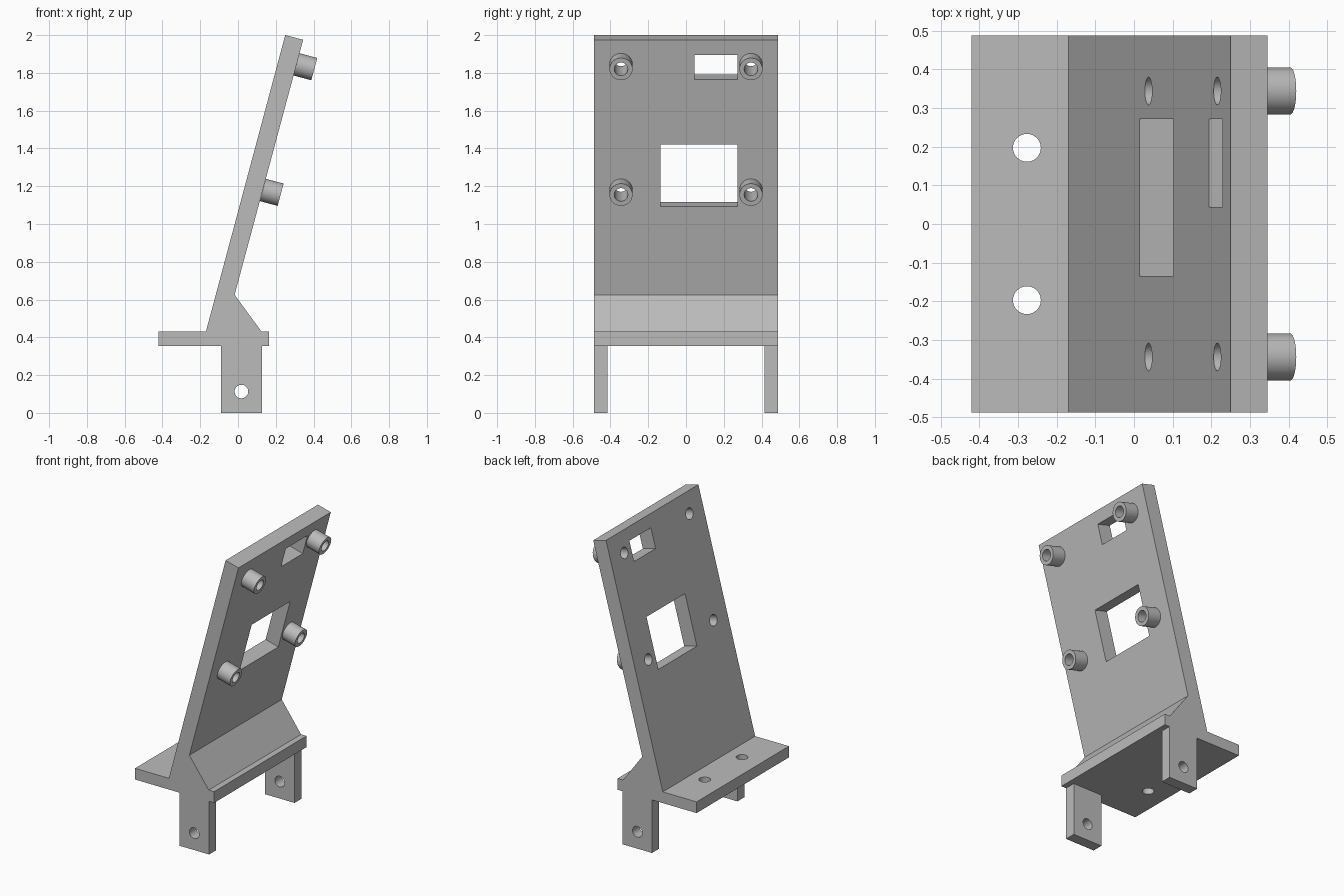
import bpy, bmesh, math
from mathutils import Matrix, Vector

default = bpy.data.objects.get("Cube")
if default:
    bpy.data.objects.remove(default, do_unlink=True)

HALF = 0.488                 # half width of the stand
TILT = math.radians(15)      # lean of the panel
HOLE = 0.036                 # radius of every screw hole

grey = bpy.data.materials.new("plain grey")
grey.use_nodes = True
grey.diffuse_color = (0.5, 0.5, 0.5, 1)
grey.node_tree.nodes["Principled BSDF"].inputs["Base Color"].default_value = (0.5, 0.5, 0.5, 1)


def make(name, bm):
    bmesh.ops.recalc_face_normals(bm, faces=bm.faces)
    mesh = bpy.data.meshes.new(name)
    bm.to_mesh(mesh)
    bm.free()
    mesh.materials.append(grey)
    obj = bpy.data.objects.new(name, mesh)
    bpy.context.collection.objects.link(obj)
    return obj


def extrude_profile(name, points, y0, y1):
    """Extrude an x-z outline along y."""
    bm = bmesh.new()
    face = bm.faces.new([bm.verts.new((x, y0, z)) for x, z in points])
    new = bmesh.ops.extrude_face_region(bm, geom=[face])["geom"]
    bmesh.ops.translate(bm, vec=(0, y1 - y0, 0),
                        verts=[v for v in new if isinstance(v, bmesh.types.BMVert)])
    return make(name, bm)


def rectangle(x0, x1, z0, z1):
    return [(x0, z0), (x1, z0), (x1, z1), (x0, z1)]


def drill(centre, rotation, length=0.5):
    """Cylindrical cutter whose axis is the rotated z axis."""
    bm = bmesh.new()
    bmesh.ops.create_cone(bm, cap_ends=True, segments=32, radius1=HOLE, radius2=HOLE,
                          depth=length, matrix=Matrix.Translation(centre) @ rotation)
    return make("cutter", bm)


def cut(obj, cutters):
    """Subtract the cutters, then discard them."""
    for c in cutters:
        mod = obj.modifiers.new("cut", "BOOLEAN")
        mod.operation, mod.solver, mod.object = "DIFFERENCE", "EXACT", c
    bpy.context.view_layer.update()
    result = bpy.data.meshes.new_from_object(obj.evaluated_get(bpy.context.evaluated_depsgraph_get()))
    obj.modifiers.clear()
    obj.data = result
    for c in cutters:
        bpy.data.objects.remove(c, do_unlink=True)


def smooth(obj):
    bpy.ops.object.select_all(action="DESELECT")
    obj.select_set(True)
    bpy.context.view_layer.objects.active = obj
    bpy.ops.object.shade_smooth_by_angle(angle=math.radians(30))


def on_panel(y, z):
    """Point on the panel's outer face at height z."""
    return Vector((0.345 - (1.975 - z) * math.tan(TILT), y, z))


LEAN = Matrix.Rotation(TILT, 4, "Y")
THROUGH_PANEL = LEAN @ Matrix.Rotation(math.pi / 2, 4, "Y")
mounts = [(y, z) for y in (-0.344, 0.344) for z in (1.18, 1.845)]

# Leaning panel with its wedge-shaped foot
panel = extrude_profile("tilted_panel", [(-0.17, 0.43), (0.25, 2.0), (0.345, 1.975),
                                         (-0.018, 0.625), (0.125, 0.43)], -HALF, HALF)
cutters = [drill(on_panel(y, z), THROUGH_PANEL) for y, z in mounts]

# Two rectangular windows through the panel
for y0, y1, z0, z1 in [(-0.135, 0.272, 1.092, 1.42), (0.044, 0.272, 1.765, 1.895)]:
    bm = bmesh.new()
    place = Matrix.Translation(on_panel((y0 + y1) / 2, (z0 + z1) / 2)) @ LEAN
    size = Matrix.Diagonal((0.5, y1 - y0, (z1 - z0) / math.cos(TILT), 1))
    bmesh.ops.create_cube(bm, size=1, matrix=place @ size)
    cutters.append(make("cutter", bm))
cut(panel, cutters)
smooth(panel)

# Base plate with two screw holes
base = extrude_profile("base_plate", rectangle(-0.42, 0.165, 0.355, 0.43), -HALF, HALF)
cut(base, [drill((-0.277, y, 0.39), Matrix.Identity(4)) for y in (-0.197, 0.197)])
smooth(base)

# Mounting legs, one at each side
for name, side in (("front_leg", -1), ("back_leg", 1)):
    leg = extrude_profile(name, rectangle(-0.09, 0.128, 0, 0.355), side * 0.415, side * HALF)
    cut(leg, [drill((0.018, side * 0.45, 0.113), Matrix.Rotation(math.pi / 2, 4, "X"))])
    smooth(leg)

# Hollow standoffs, square to the panel
for i, (y, z) in enumerate(mounts):
    bm = bmesh.new()
    outline = [(HOLE, 0), (0.061, 0), (0.061, 0.097), (HOLE, 0.097)]
    verts = [bm.verts.new((r, 0, h)) for r, h in outline]
    edges = [bm.edges.new((verts[k], verts[(k + 1) % 4])) for k in range(4)]
    bmesh.ops.spin(bm, geom=verts + edges, cent=(0, 0, 0), axis=(0, 0, 1),
                   angle=math.tau, steps=32, use_merge=True)
    bmesh.ops.remove_doubles(bm, verts=bm.verts, dist=0.0001)
    bm.transform(Matrix.Translation(on_panel(y, z)) @ THROUGH_PANEL)
    smooth(make(f"standoff_{i + 1}", bm))
